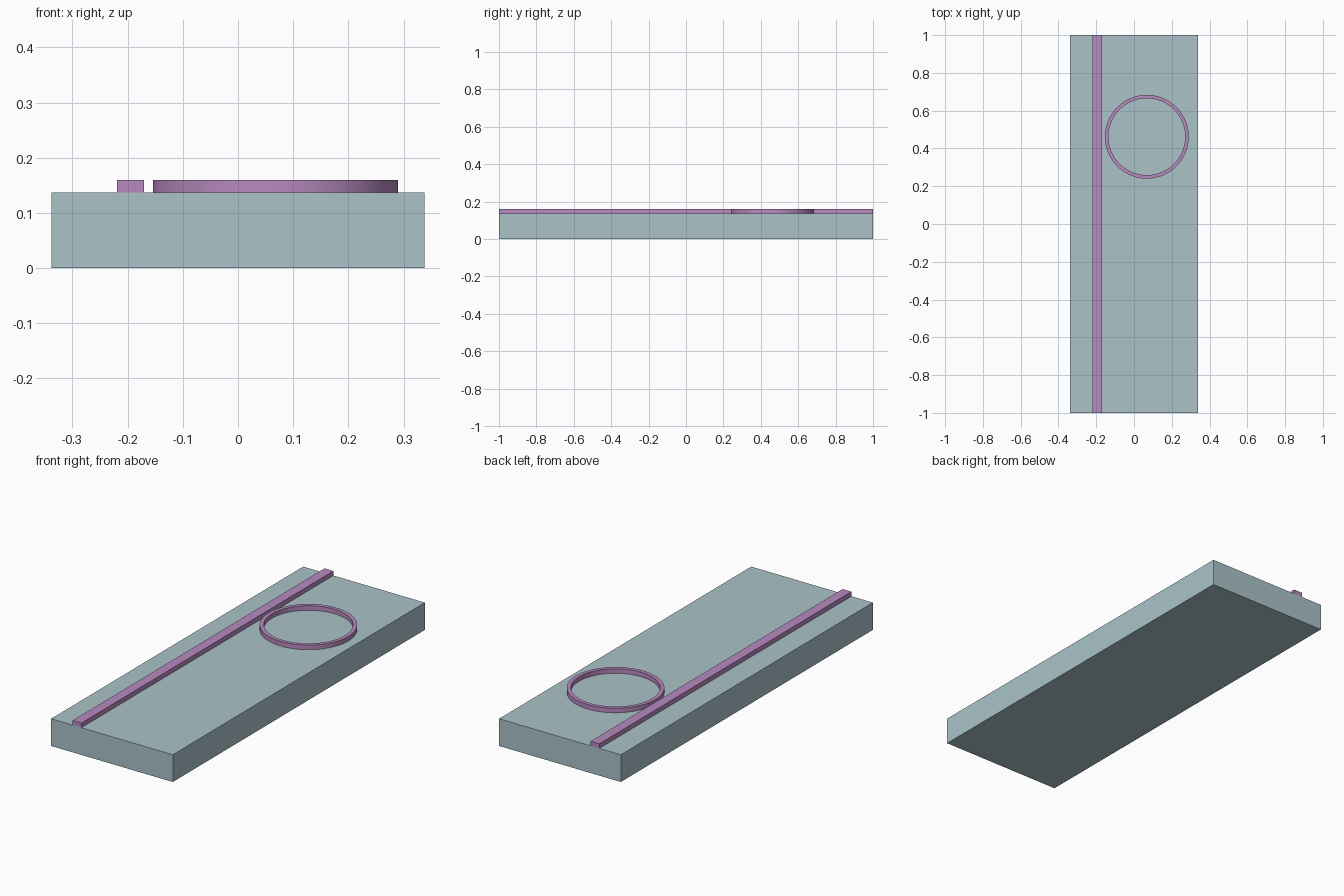
import bpy
import bmesh
from math import tau
from mathutils import Vector

default = bpy.data.objects.get("Cube")
if default:
    bpy.data.objects.remove(default, do_unlink=True)

BASE_TOP, TRIM_TOP = 0.137, 0.16


def material(name, rgb):
    mat = bpy.data.materials.new(name)
    mat.use_nodes = True
    mat.diffuse_color = (*rgb, 1)
    mat.node_tree.nodes["Principled BSDF"].inputs["Base Color"].default_value = (*rgb, 1)
    return mat


def finish(name, bm, mat):
    bmesh.ops.recalc_face_normals(bm, faces=bm.faces)
    mesh = bpy.data.meshes.new(name)
    bm.to_mesh(mesh)
    bm.free()
    mesh.materials.append(mat)
    obj = bpy.data.objects.new(name, mesh)
    bpy.context.collection.objects.link(obj)
    return obj


def box(name, low, high, mat):
    low, high = Vector(low), Vector(high)
    bm = bmesh.new()
    bmesh.ops.create_cube(bm, size=1)
    bmesh.ops.scale(bm, vec=high - low, verts=bm.verts)
    bmesh.ops.translate(bm, vec=(low + high) / 2, verts=bm.verts)
    return finish(name, bm, mat)


def ring(name, centre, inner, outer, bottom, top, mat):
    # Rectangular section swept round the vertical axis
    bm = bmesh.new()
    section = [(inner, bottom), (outer, bottom), (outer, top), (inner, top)]
    verts = [bm.verts.new((r, 0, z)) for r, z in section]
    edges = [bm.edges.new((verts[i - 1], verts[i])) for i in range(len(verts))]
    bmesh.ops.spin(bm, geom=verts + edges, cent=(0, 0, 0), axis=(0, 0, 1),
                   angle=tau, steps=96, use_merge=True)
    bmesh.ops.remove_doubles(bm, verts=bm.verts, dist=1e-5)
    bmesh.ops.translate(bm, vec=(*centre, 0), verts=bm.verts)
    return finish(name, bm, mat)


blue = material("pale blue grey", (0.405, 0.552, 0.584))
mauve = material("mauve", (0.474, 0.254, 0.521))

# Slab with a raised lengthwise strip and a raised ring
box("base_slab", (-0.338, -1, 0), (0.338, 1, BASE_TOP), blue)
box("long_strip", (-0.219, -1, BASE_TOP), (-0.17, 1, TRIM_TOP), mauve)
raised_ring = ring("raised_ring", (0.068, 0.462), 0.203, 0.222, BASE_TOP, TRIM_TOP, mauve)

# Smooth round walls, sharp rims
bpy.ops.object.select_all(action="DESELECT")
raised_ring.select_set(True)
bpy.context.view_layer.objects.active = raised_ring
bpy.ops.object.shade_smooth_by_angle()
